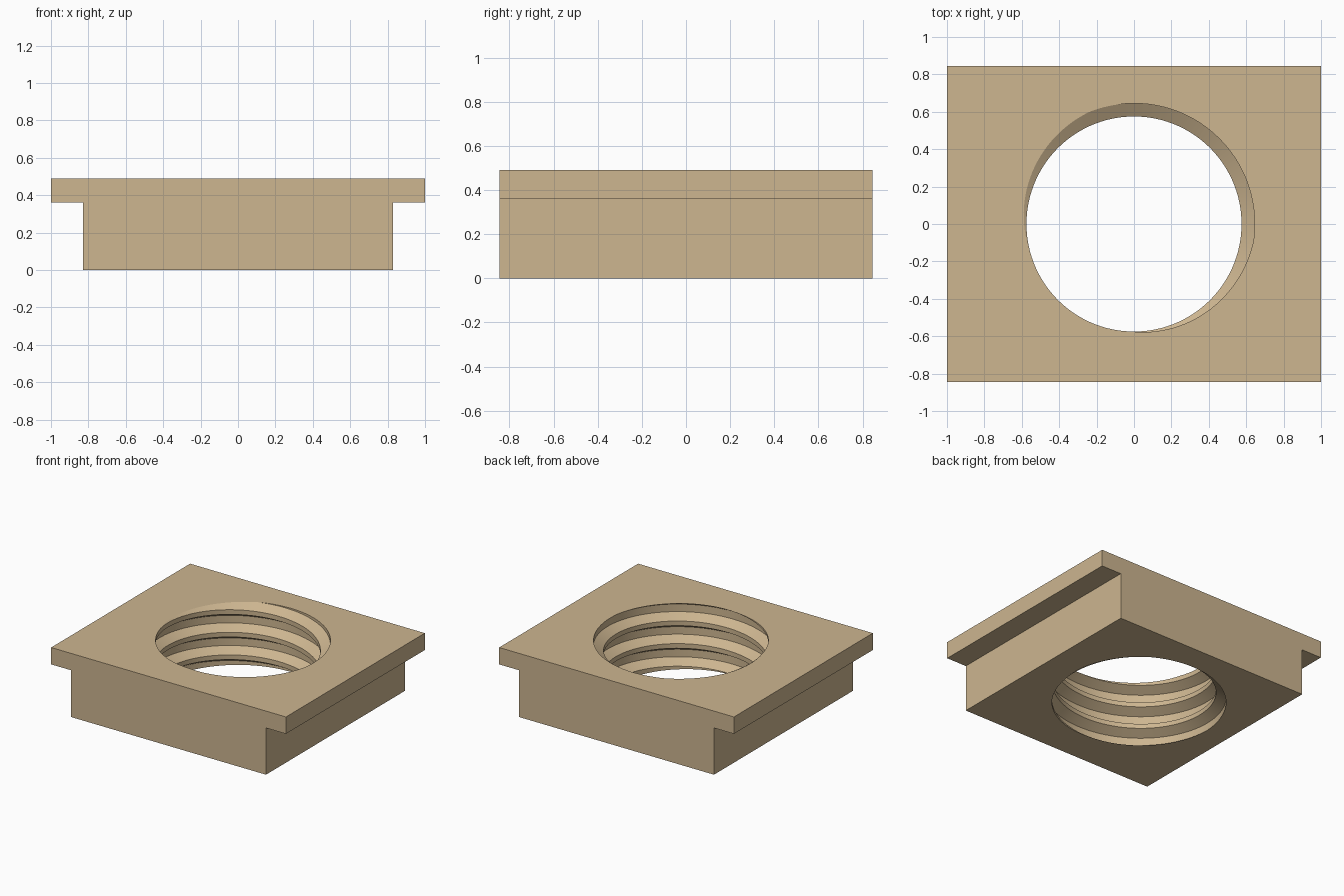
import bpy, bmesh, math

if "Cube" in bpy.data.objects:
    bpy.data.objects.remove(bpy.data.objects["Cube"])

H, LIP_Z = 0.49, 0.36            # total height, underside of the flanges
HX, BX, HY = 1.0, 0.83, 0.845    # flange, body and depth half sizes
R_MIN, R_MAX, PITCH = 0.575, 0.645, 0.174
PHASE = 52                       # angle where the groove meets the top face
SEG = 120                        # segments per thread turn

tan = bpy.data.materials.new("tan")
tan.diffuse_color = (0.61, 0.465, 0.28, 1)
tan.use_nodes = True
tan.node_tree.nodes["Principled BSDF"].inputs["Base Color"].default_value = tan.diffuse_color

bm = bmesh.new()

# Threaded bore: a trapezoid groove swept along a helix
profile = [(-143, R_MIN), (-60, R_MAX), (60, R_MAX), (143, R_MIN)]
TURNS = 6
rows = []
for i in range(SEG * TURNS + 1):
    deg = 360 * i / SEG
    a = math.radians(deg)
    z0 = H + PITCH * ((deg - PHASE) / 360 - 4)
    rows.append([bm.verts.new((r * math.cos(a), r * math.sin(a), z0 + PITCH * o / 360))
                 for o, r in profile])
for i in range(SEG * TURNS):
    for k in range(3):
        bm.faces.new((rows[i][k], rows[i + 1][k], rows[i + 1][k + 1], rows[i][k + 1]))
    if i + 1 + SEG < len(rows):  # crest joins this turn to the next one
        bm.faces.new((rows[i][3], rows[i + 1][3], rows[i + 1 + SEG][0], rows[i + SEG][0]))

# Trim the bore flush with the top and bottom faces
for z, n in ((0, -1), (H, 1)):
    bmesh.ops.bisect_plane(bm, geom=bm.verts[:] + bm.edges[:] + bm.faces[:], dist=1e-6,
                           plane_co=(0, 0, z), plane_no=(0, 0, n), clear_outer=True)
bmesh.ops.remove_doubles(bm, verts=bm.verts[:], dist=1e-5)


def rim(z):
    return [e for e in bm.edges if e.is_boundary and all(abs(v.co.z - z) < 1e-4 for v in e.verts)]


rims = {z: rim(z) for z in (0, H)}

# T-shaped block: section outline swept from front to back
section = [(-BX, 0), (BX, 0), (BX, LIP_Z), (HX, LIP_Z), (HX, H),
           (-HX, H), (-HX, LIP_Z), (-BX, LIP_Z)]
front = [bm.verts.new((x, -HY, z)) for x, z in section]
back = [bm.verts.new((x, HY, z)) for x, z in section]
bm.faces.new(front)
bm.faces.new(back[::-1])
for i in range(8):
    if i not in (0, 4):          # bottom and top are filled around the bore
        j = (i + 1) % 8
        bm.faces.new((front[i], back[i], back[j], front[j]))

# Top and bottom faces with the round opening
for z, i in ((0, 0), (H, 4)):
    loop = [front[i], front[i + 1], back[i + 1], back[i]]
    edges = []
    for a, b in zip(loop, loop[1:] + loop[:1]):
        edges.append(bm.edges.get((a, b)) or bm.edges.new((a, b)))
    bmesh.ops.triangle_fill(bm, use_beauty=True, use_dissolve=False,
                            edges=edges + rims[z], normal=(0, 0, 1 if z else -1))

bmesh.ops.recalc_face_normals(bm, faces=bm.faces[:])
mesh = bpy.data.meshes.new("threaded_block")
bm.to_mesh(mesh)
bm.free()
mesh.materials.append(tan)
block = bpy.data.objects.new("threaded_block", mesh)
bpy.context.collection.objects.link(block)
bpy.context.view_layer.objects.active = block
block.select_set(True)
bpy.ops.object.shade_smooth_by_angle(angle=math.radians(25))
